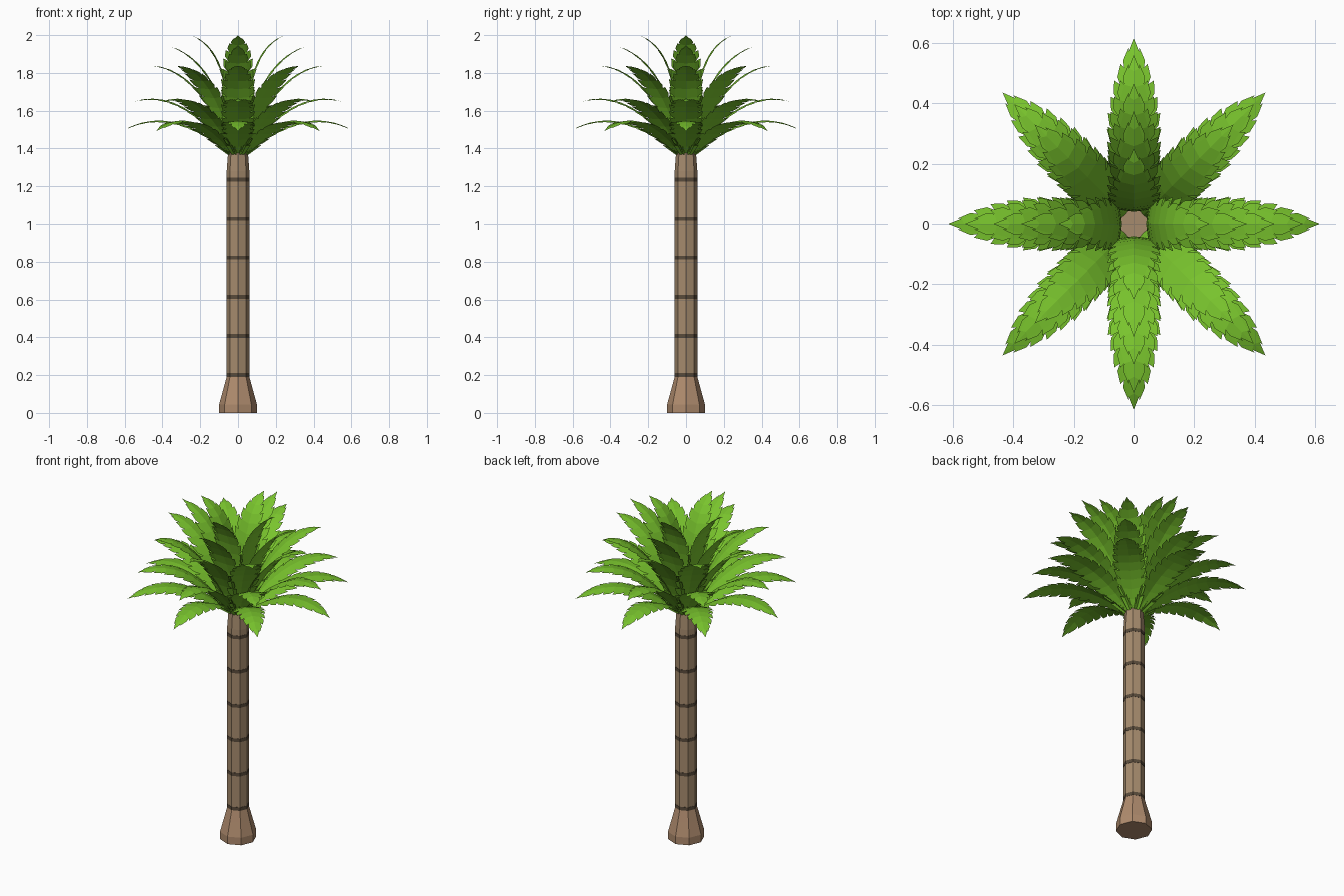
import bpy, math
from mathutils import Vector

if "Cube" in bpy.data.objects:
    bpy.data.objects.remove(bpy.data.objects["Cube"])


def material(name, rgb):
    m = bpy.data.materials.new(name)
    m.diffuse_color = (*rgb, 1)
    m.use_nodes = True
    m.node_tree.nodes["Principled BSDF"].inputs["Base Color"].default_value = m.diffuse_color
    return m


BARK = material("bark", (0.38, 0.26, 0.155))
ROOT = material("root_bark", (0.43, 0.26, 0.155))
RING = material("ring_bark", (0.10, 0.07, 0.043))
LEAF = material("leaf_green", (0.19, 0.55, 0.026))


def make(name, verts, faces, mat):
    me = bpy.data.meshes.new(name)
    me.from_pydata(verts, [], faces)
    me.materials.append(mat)
    ob = bpy.data.objects.new(name, me)
    bpy.context.collection.objects.link(ob)
    return ob


def lathe(name, profile, mat, n=8):
    """Closed n-sided solid from (radius, z) pairs."""
    verts = [(r * math.cos(math.tau * i / n), r * math.sin(math.tau * i / n), z)
             for r, z in profile for i in range(n)]
    faces = [(k * n + i, k * n + (i + 1) % n, (k + 1) * n + (i + 1) % n, (k + 1) * n + i)
             for k in range(len(profile) - 1) for i in range(n)]
    faces.append(tuple(reversed(range(n))))
    faces.append(tuple(range(len(verts) - n, len(verts))))
    return make(name, verts, faces, mat)


# Trunk, flared foot and dark rings
lathe("trunk", [(0.06, 0.18), (0.06, 1.28), (0.053, 1.375)], BARK)
lathe("trunk_foot", [(0.10, 0), (0.10, 0.045), (0.078, 0.125), (0.0602, 0.19)], ROOT)
for k in range(6):
    z = 0.2 + k * 0.207
    lathe(f"trunk_ring_{k + 1}", [(0.0615, z - 0.01), (0.0615, z + 0.01)], RING)

WIDTHS = [(0, 0.036), (0.15, 0.068), (0.32, 0.084), (0.55, 0.088), (0.75, 0.068), (0.9, 0.035), (1, 0)]


def width(u):
    for (a, wa), (b, wb) in zip(WIDTHS, WIDTHS[1:]):
        if u <= b:
            return wa + (wb - wa) * (u - a) / (b - a)
    return 0


def frond(name, p1, p2, p3, angle, segs=11):
    """Arched leaf with a folded midrib and forward-slanting saw-tooth edges."""
    p0 = Vector((0.042, 1.37))
    p1, p2, p3 = Vector(p1), Vector(p2), Vector(p3)
    out = Vector((math.cos(angle), math.sin(angle), 0))
    side = Vector((-out.y, out.x, 0))
    up = Vector((0, 0, 1))

    def point(u, w):
        u = min(u, 1)
        v = 1 - u
        p = v**3 * p0 + 3 * v * v * u * p1 + 3 * v * u * u * p2 + u**3 * p3
        d = v * v * (p1 - p0) + 2 * v * u * (p2 - p1) + u * u * (p3 - p2)
        d.normalize()
        normal = -d.y * out + d.x * up
        return p.x * out + p.y * up + side * w - normal * abs(w) * 0.12

    verts, faces = [], []

    def face(s, *pts):
        i = len(verts)
        verts.extend(pts)
        f = list(range(i, i + len(pts)))
        faces.append(f if s < 0 else f[::-1])

    for s in (1, -1):
        for k in range(segs):
            a, b = k / segs, (k + 1) / segs
            # inner strip of the blade
            ia, ib = a + 0.2 / segs, min(b + 0.2 / segs, 1)
            if k == 0:
                ia = 0
            wa, wb = 0.68 * width(ia), 0.68 * width(ib)
            face(s, point(a, 0), point(ia, s * wa), point(ib, s * wb), point(b, 0))
            # outer tooth, narrower at its root side so a slit remains
            oa, ob = a + 0.65 / segs, min(b + 0.45 / segs, 1)
            if k == 0:
                oa = 0
            if k < segs - 1:
                face(s, point(ia, s * wa), point(oa, s * width(oa) * 0.93),
                     point(ob, s * (width(ob) * 1.04)), point(ib, s * wb))
    ob = make(name, [tuple(v) for v in verts], faces, LEAF)
    return ob


# Frond tiers: curve control points (radius, z), lowest first
TIERS = [
    ((0.20, 1.52), (0.42, 1.615), (0.615, 1.49)),
    ((0.16, 1.56), (0.36, 1.72), (0.56, 1.645)),
    ((0.10, 1.60), (0.26, 1.84), (0.465, 1.838)),
    ((0.055, 1.60), (0.13, 1.88), (0.375, 1.947)),
    ((0.035, 1.66), (0.06, 1.94), (0.25, 2.0)),
]
for t, tier in enumerate(TIERS):
    for i in range(8):
        if t > 2 and i % 2:      # the top tiers have only four fronds
            continue
        frond(f"frond_tier{t + 1}_{i + 1}", *tier, math.tau * i / 8)
